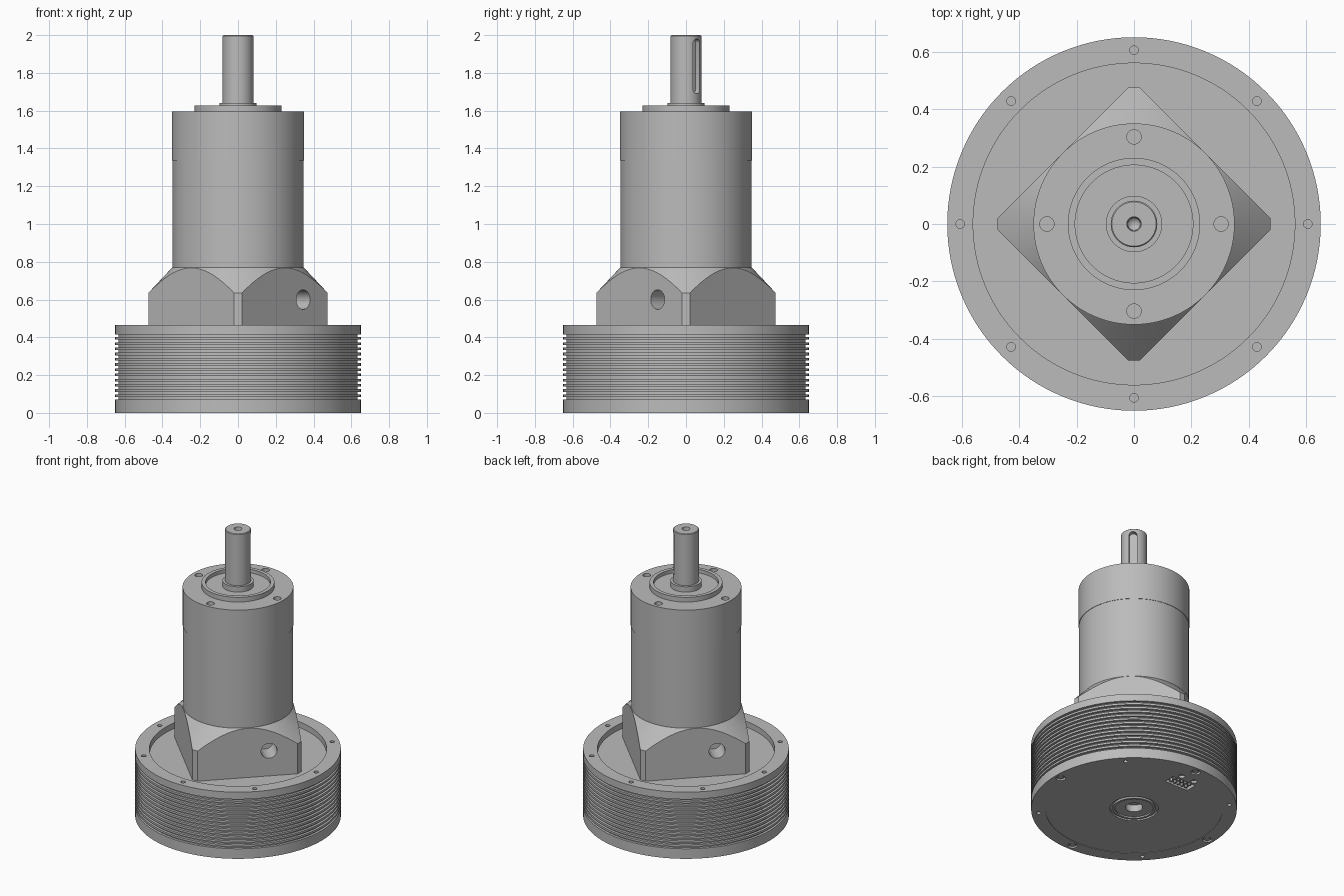
import bpy, bmesh, math
from mathutils import Vector, Matrix

if "Cube" in bpy.data.objects:
    bpy.data.objects.remove(bpy.data.objects["Cube"], do_unlink=True)

metal = bpy.data.materials.new("plain grey metal")
metal.use_nodes = True
GREY = (0.5, 0.5, 0.5, 1)
metal.diffuse_color = GREY
metal.node_tree.nodes["Principled BSDF"].inputs["Base Color"].default_value = GREY


def make(name, bm):
    """Turn a bmesh into a named object."""
    bmesh.ops.recalc_face_normals(bm, faces=bm.faces)
    mesh = bpy.data.meshes.new(name)
    bm.to_mesh(mesh)
    bm.free()
    mesh.materials.append(metal)
    ob = bpy.data.objects.new(name, mesh)
    bpy.context.collection.objects.link(ob)
    return ob


def revolve(name, profile, steps=128):
    """Spin a radius/height profile around z."""
    bm = bmesh.new()
    vs = [bm.verts.new((r, 0, z)) for r, z in profile]
    es = [bm.edges.new(p) for p in zip(vs, vs[1:])]
    bmesh.ops.spin(bm, geom=vs + es, cent=(0, 0, 0), axis=(0, 0, 1),
                   angle=math.tau, steps=steps, use_duplicate=False)
    bmesh.ops.remove_doubles(bm, verts=bm.verts, dist=1e-5)
    return make(name, bm)


def add_peg(bm, at, direction, radius, depth, stretch=0.0, sides=24):
    """Cylinder centred on a surface point, optionally stretched to a slot."""
    turn = Matrix.Rotation(math.pi / sides, 4, "Z")
    new = bmesh.ops.create_cone(bm, cap_ends=True, segments=sides, radius1=radius,
                                radius2=radius, depth=2 * depth, matrix=turn)["verts"]
    for v in new:
        v.co.y += math.copysign(stretch, v.co.y)
    place = Vector(direction).to_track_quat("Z", "Y").to_matrix().to_4x4()
    bmesh.ops.transform(bm, matrix=Matrix.Translation(at) @ place, verts=new)


def combine(ob, bm, operation="DIFFERENCE"):
    """Apply a boolean with a temporary helper mesh."""
    helper = make("helper", bm)
    helper.hide_render = True
    mod = ob.modifiers.new("cut", "BOOLEAN")
    mod.operation, mod.solver, mod.object = operation, "EXACT", helper
    bpy.context.view_layer.objects.active = ob
    bpy.ops.object.modifier_apply(modifier=mod.name)
    bpy.data.objects.remove(helper, do_unlink=True)


def box(bm, centre, size, turn=0.0):
    m = Matrix.Translation(centre) @ Matrix.Rotation(turn, 4, "Z") @ Matrix.Diagonal((*size, 1))
    bmesh.ops.create_cube(bm, size=1, matrix=m)


def around(radius, z, count, start=0.0):
    return [(radius * math.cos(start + math.tau * i / count),
             radius * math.sin(start + math.tau * i / count), z) for i in range(count)]


UP = (0, 0, 1)

# Ribbed round base with a sunken top and a stepped bore underneath
RIBS, LOW, HIGH = 12, 0.07, 0.415
profile = [(0, 0.06), (0.055, 0.06), (0.055, 0.012), (0.12, 0.012), (0.12, 0.002),
           (0.135, 0.002), (0.135, 0.015), (0.152, 0.015), (0.152, 0.003),
           (0.56, 0.003), (0.56, 0), (0.65, 0)]
pitch = (HIGH - LOW) / (RIBS + 0.5)
for i in range(RIBS + 1):
    z = LOW + i * pitch
    profile += [(0.65, z), (0.633, z), (0.633, z + pitch / 2), (0.65, z + pitch / 2)]
profile += [(0.65, 0.465), (0.56, 0.465), (0.56, 0.425), (0, 0.425)]
base = revolve("ribbed_base", profile)

holes = bmesh.new()
for p in around(0.605, 0.465, 8):
    add_peg(holes, p, UP, 0.015, 0.03)
for p in around(0.605, 0, 4):
    add_peg(holes, p, UP, 0.03, 0.015)
for p in around(0.605, 0, 4, math.pi / 4):
    add_peg(holes, p, UP, 0.014, 0.03)
# Connector pocket and its fixing holes
box(holes, (-0.02, 0.43, 0), (0.18, 0.08, 0.05))
for x in (-0.07, 0.03):
    add_peg(holes, (x, 0.505, 0), UP, 0.02, 0.02)
combine(base, holes)

# Screw heads and connector pins set into the underside
pins = bmesh.new()
for p in around(0.605, 0.012, 4):
    add_peg(pins, p, UP, 0.02, 0.008)
for i in range(5):
    for y in (0.413, 0.447):
        add_peg(pins, (-0.08 + i * 0.03, y, 0.018), UP, 0.009, 0.014, sides=12)
make("underside_screws_and_pins", pins)

# Square block turned on its corner, its top trimmed by a cone
block = revolve("square_block", [(0, 0.42), (0.475, 0.42), (0.475, 0.635),
                                 (0.348, 0.77), (0, 0.77)])
square = bmesh.new()
box(square, (0, 0, 0.6), (0.7, 0.7, 1), math.pi / 4)
combine(block, square, "INTERSECT")
holes = bmesh.new()
for s in (1, -1):
    add_peg(holes, (s * 0.345, -s * 0.15, 0.6), (s, -s, 0), 0.052, 0.14)
combine(block, holes)

# Round gearbox housing in two sections
revolve("lower_housing", [(0, 0.765), (0.347, 0.765), (0.347, 1.34), (0, 1.34)])
upper = revolve("upper_housing", [(0, 1.335), (0.35, 1.335), (0.35, 1.595), (0, 1.595)])
holes = bmesh.new()
for p in around(0.303, 1.595, 4):
    add_peg(holes, p, UP, 0.025, 0.07)
combine(upper, holes)

# Centring ring and shaft collar
revolve("centring_ring", [(0, 1.59), (0.23, 1.59), (0.23, 1.628), (0.205, 1.628),
                          (0.205, 1.603), (0, 1.603)])
revolve("shaft_collar", [(0, 1.6), (0.098, 1.6), (0.098, 1.64), (0, 1.64)], 64)

# Output shaft with a centre hole and a rounded keyway
shaft = revolve("output_shaft", [(0, 1.62), (0.081, 1.62), (0.081, 1.996), (0.077, 2),
                                 (0.025, 2), (0.022, 1.975), (0, 1.95)], 64)
slot = bmesh.new()
add_peg(slot, (0.057, 0.057, 1.835), (1, 1, 0), 0.025, 0.033, stretch=0.12)
combine(shaft, slot)

# Smooth the round walls, keep the edges sharp
bpy.ops.object.select_all(action="DESELECT")
for ob in bpy.context.collection.objects:
    if ob.type == "MESH" and metal.name in ob.data.materials:
        ob.select_set(True)
        bpy.context.view_layer.objects.active = ob
bpy.ops.object.shade_smooth_by_angle()
